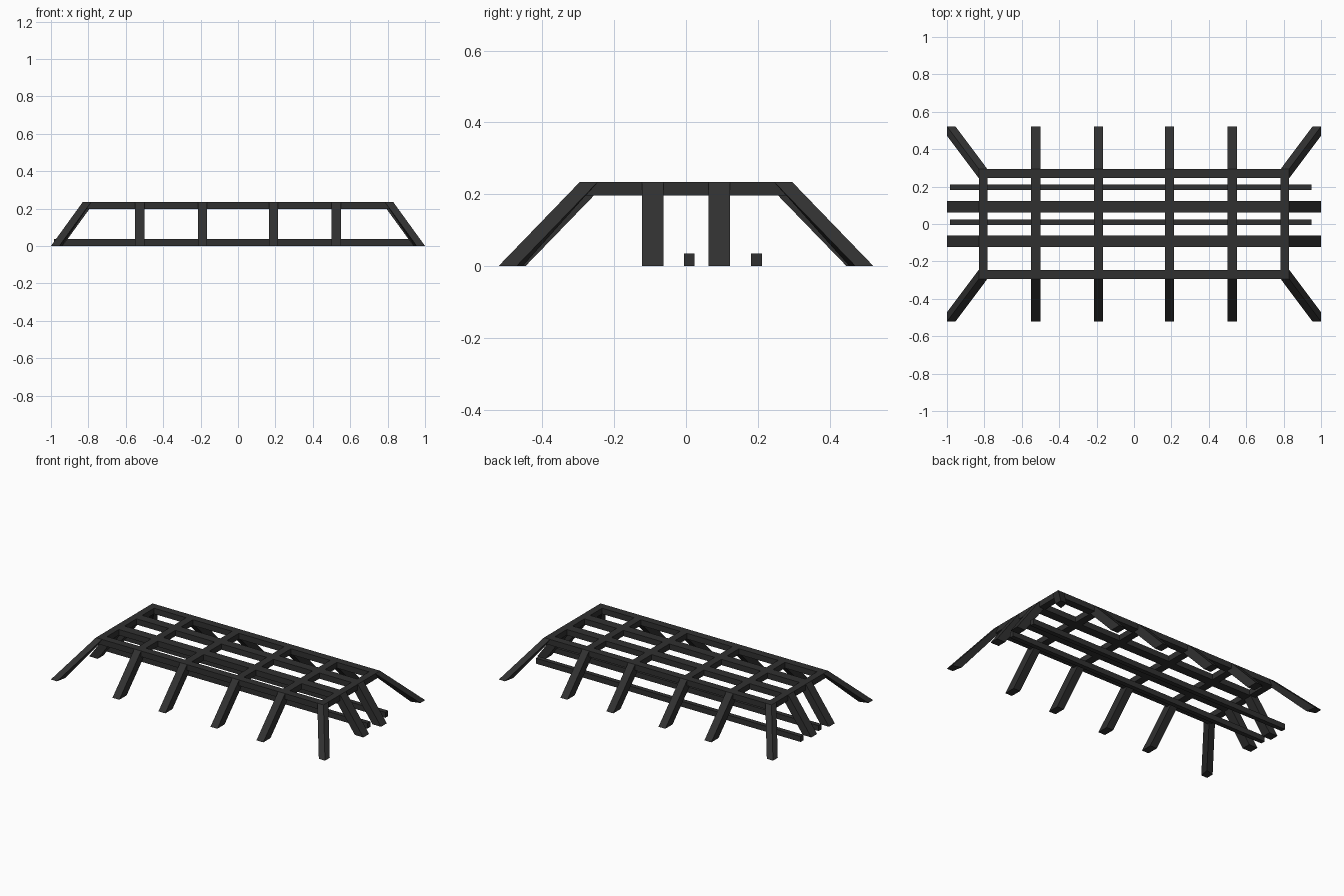
import bpy, bmesh
from mathutils import Vector

if "Cube" in bpy.data.objects:
    bpy.data.objects.remove(bpy.data.objects["Cube"])

H = 0.235          # frame height
UNDER = 0.197      # underside of the top bars

mat = bpy.data.materials.new("charcoal metal")
mat.diffuse_color = (0.03, 0.03, 0.03, 1)
mat.use_nodes = True
mat.node_tree.nodes["Principled BSDF"].inputs["Base Color"].default_value = mat.diffuse_color


def loft(name, a, b):
    """Solid between two matching polygons."""
    bm = bmesh.new()
    va = [bm.verts.new(p) for p in a]
    vb = [bm.verts.new(p) for p in b]
    bm.faces.new(va)
    bm.faces.new(vb[::-1])
    n = len(a)
    for i in range(n):
        j = (i + 1) % n
        bm.faces.new((va[i], vb[i], vb[j], va[j]))
    bmesh.ops.recalc_face_normals(bm, faces=bm.faces)
    me = bpy.data.meshes.new(name)
    bm.to_mesh(me)
    bm.free()
    me.materials.append(mat)
    ob = bpy.data.objects.new(name, me)
    bpy.context.collection.objects.link(ob)
    return ob


def bar(name, x0, x1, y0, y1, z0, z1):
    base = [(x0, y0), (x1, y0), (x1, y1), (x0, y1)]
    return loft(name, [(x, y, z0) for x, y in base], [(x, y, z1) for x, y in base])


def arch(outer_low, outer_top, inner_low, inner_top):
    """Bent bar profile: sloping leg, flat top, sloping leg."""
    half = [(outer_low, 0), (outer_top, H)]
    inside = [(inner_top, UNDER), (inner_low, 0)]
    return (half + [(-u, z) for u, z in half[::-1]]
            + [(-u, z) for u, z in inside[::-1]] + inside)


# cross ribs, bent down at front and back
rib = arch(0.522, 0.295, 0.447, 0.256)
for x in (-0.525, -0.19, 0.19, 0.525):
    loft("cross_rib", [(x - 0.025, y, z) for y, z in rib],
         [(x + 0.025, y, z) for y, z in rib])

# long ribs, bent down at both ends
rib = arch(1.0, 0.83, 0.938, 0.795)
for y in (-0.092, 0.092):
    loft("long_rib", [(x, y - 0.03, z) for x, z in rib],
         [(x, y + 0.03, z) for x, z in rib])

# rectangular top frame and splayed corner legs
for s in (-1, 1):
    bar("top_side_bar", -0.83, 0.83, s * 0.27 - 0.025, s * 0.27 + 0.025, UNDER, H)
    bar("top_end_bar", s * 0.807 - 0.023, s * 0.807 + 0.023, -0.295, 0.295, UNDER, H)
    for t in (-1, 1):
        foot = [(1.0, 0.522), (0.955, 0.522), (0.942, 0.455), (1.0, 0.472)]
        head = [(0.83, 0.295), (0.785, 0.295), (0.785, 0.245), (0.83, 0.245)]
        loft("corner_leg", [(s * x, t * y, 0) for x, y in foot],
             [(s * x, t * y, H) for x, y in head])

# loose rails at ground level
for y in (0.009, 0.196):
    bar("ground_rail", -0.984, 0.948, y - 0.015, y + 0.015, 0, 0.036)
